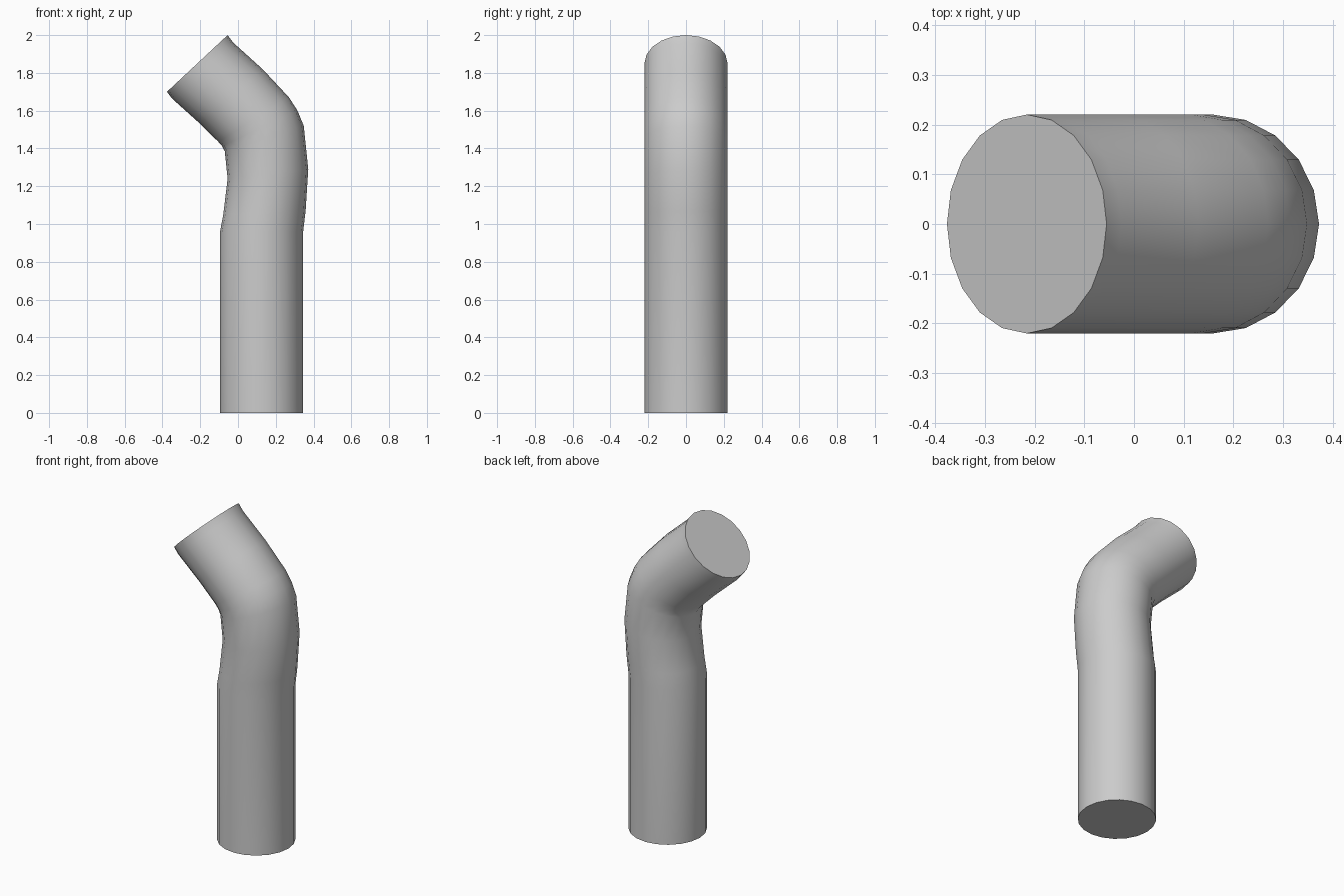
import bpy
import bmesh
import math
from mathutils import Vector

cube = bpy.data.objects.get("Cube")
if cube:
    bpy.data.objects.remove(cube, do_unlink=True)

SIDES = 20
RADIUS = 0.22

# Plain grey material
grey = bpy.data.materials.new("plain grey")
grey.use_nodes = True
colour = (0.6, 0.6, 0.6, 1.0)
grey.diffuse_color = colour
grey.node_tree.nodes["Principled BSDF"].inputs["Base Color"].default_value = colour

# Each ring of the pipe: inner (x, z) and outer (x, z) of the bend
rings = [
    ((-0.095, 0.00), (0.345, 0.00)),
    ((-0.095, 0.96), (0.345, 0.96)),
    ((-0.078, 1.05), (0.358, 1.07)),
    ((-0.055, 1.24), (0.372, 1.29)),
    ((-0.070, 1.385), (0.348, 1.52)),
    ((-0.084, 1.412), (0.315, 1.60)),
    ((-0.104, 1.435), (0.270, 1.67)),
    ((-0.200, 1.53), (0.130, 1.82)),
    ((-0.350, 1.665), (-0.025, 1.96)),
    ((-0.376, 1.70), (-0.055, 2.00)),
]


def make_ring(bm, inner, outer):
    a = Vector((inner[0], 0, inner[1]))
    b = Vector((outer[0], 0, outer[1]))
    centre, half = (a + b) / 2, (b - a) / 2
    verts = []
    for i in range(SIDES):
        t = 2 * math.pi * i / SIDES
        verts.append(bm.verts.new(
            centre + half * math.cos(t) + Vector((0, RADIUS * math.sin(t), 0))))
    return verts


# Bent pipe: loft the rings and cap both ends
bm = bmesh.new()
loops = [make_ring(bm, *r) for r in rings]
for low, high in zip(loops, loops[1:]):
    for i in range(SIDES):
        j = (i + 1) % SIDES
        bm.faces.new((low[i], low[j], high[j], high[i]))
bm.faces.new(list(reversed(loops[0])))
bm.faces.new(loops[-1])
bmesh.ops.recalc_face_normals(bm, faces=bm.faces)

mesh = bpy.data.meshes.new("bent_pipe")
bm.to_mesh(mesh)
bm.free()
mesh.materials.append(grey)
pipe = bpy.data.objects.new("bent_pipe", mesh)
bpy.context.collection.objects.link(pipe)

# Smooth walls, crisp cap rims
bpy.ops.object.select_all(action="DESELECT")
pipe.select_set(True)
bpy.context.view_layer.objects.active = pipe
bpy.ops.object.shade_smooth_by_angle(angle=math.radians(50))
